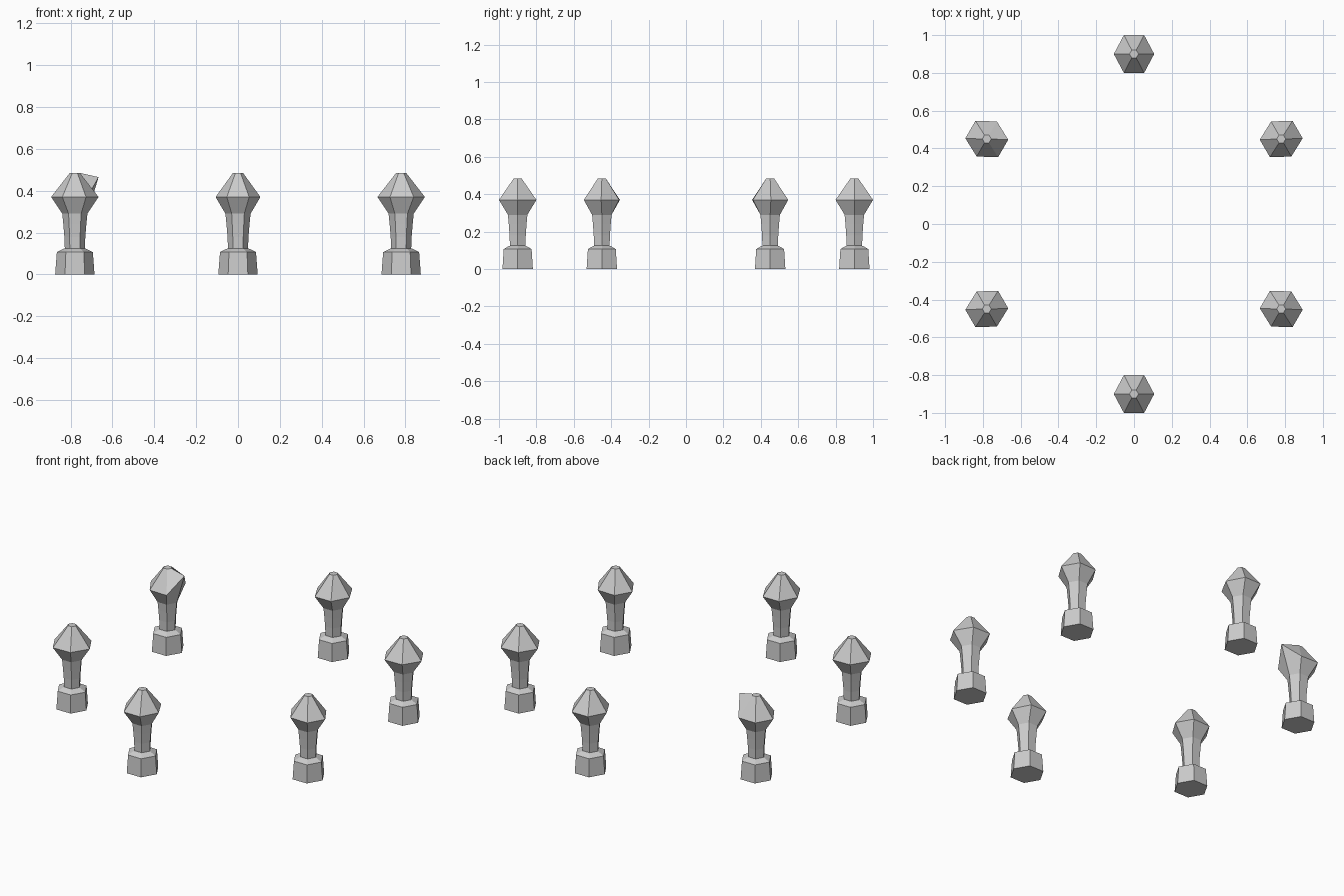
import bpy, bmesh
from math import cos, sin, pi, radians
from mathutils import Matrix

if "Cube" in bpy.data.objects:
    bpy.data.objects.remove(bpy.data.objects["Cube"])

SIDES = 6
# (radius, height) from the ground up
PROFILE = [(0.094, 0.0), (0.086, 0.107), (0.06, 0.12), (0.048, 0.125), (0.05, 0.18),
           (0.055, 0.24), (0.06, 0.29), (0.107, 0.37), (0.024, 0.485)]
STRETCH = {7: 1.08}   # widest ring of the head is slightly deeper than wide
HEAD_RING = 7


def make_post(name, angle, chipped=False):
    bm = bmesh.new()
    rings = []
    for i, (r, z) in enumerate(PROFILE):
        s = STRETCH.get(i, 1.0)
        rings.append([bm.verts.new((r * cos(2 * pi * k / SIDES),
                                    r * s * sin(2 * pi * k / SIDES), z))
                      for k in range(SIDES)])
    # walls between rings
    for a, b in zip(rings, rings[1:]):
        for k in range(SIDES):
            n = (k + 1) % SIDES
            bm.faces.new((a[k], a[n], b[n], b[k]))
    # bottom and top caps
    bm.faces.new(rings[0][::-1])
    bm.faces.new(rings[-1])
    # one head corner is bent upwards
    if chipped:
        rings[HEAD_RING][5].co.z = 0.465
    # place on the circle, turned with it
    bm.transform(Matrix.Rotation(angle, 4, 'Z') @ Matrix.Translation((0, 0.9, 0)))
    mesh = bpy.data.meshes.new(name)
    bm.to_mesh(mesh)
    bm.free()
    bpy.context.collection.objects.link(bpy.data.objects.new(name, mesh))


# six posts in a ring
for n in range(6):
    make_post(f"post_{n + 1}", radians(60 * n), chipped=(n == 1))
